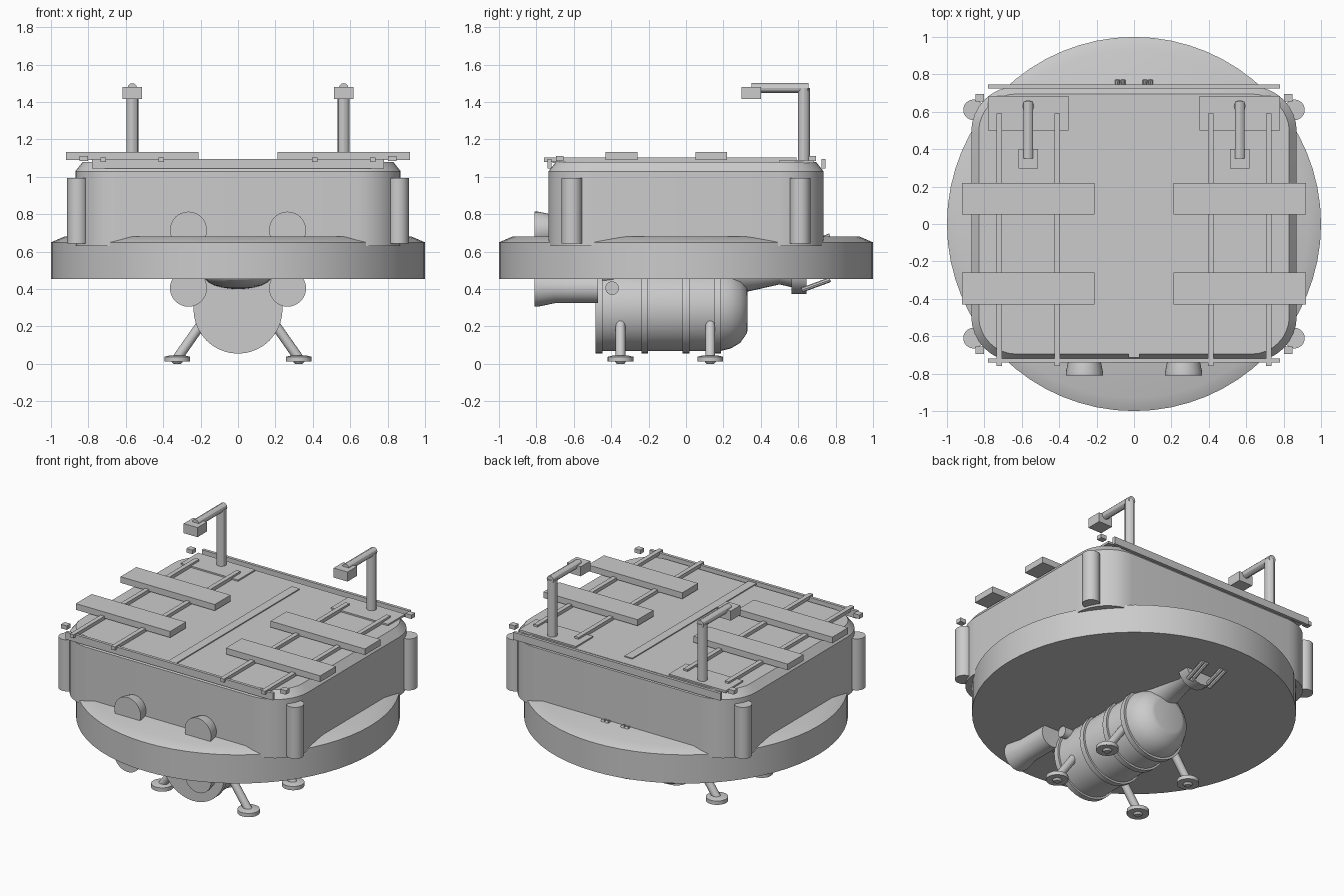
import bpy, bmesh, math
from mathutils import Vector

if "Cube" in bpy.data.objects:
    bpy.data.objects.remove(bpy.data.objects["Cube"])

grey = bpy.data.materials.new("light_grey")
grey.diffuse_color = (0.6, 0.6, 0.6, 1)
grey.use_nodes = True
grey.node_tree.nodes["Principled BSDF"].inputs["Base Color"].default_value = grey.diffuse_color


def finish(bm, name, smooth=True):
    bmesh.ops.recalc_face_normals(bm, faces=bm.faces[:])
    me = bpy.data.meshes.new(name)
    bm.to_mesh(me)
    bm.free()
    me.materials.append(grey)
    ob = bpy.data.objects.new(name, me)
    bpy.context.collection.objects.link(ob)
    if smooth:
        bpy.ops.object.select_all(action='DESELECT')
        ob.select_set(True)
        bpy.context.view_layer.objects.active = ob
        bpy.ops.object.shade_smooth_by_angle(angle=math.radians(30))
    return ob


def box(name, x0, x1, y0, y1, z0, z1):
    bm = bmesh.new()
    bmesh.ops.create_cube(bm, size=1)
    for v in bm.verts:
        v.co = ((x0 + x1) / 2 + v.co.x * (x1 - x0),
                (y0 + y1) / 2 + v.co.y * (y1 - y0),
                (z0 + z1) / 2 + v.co.z * (z1 - z0))
    return finish(bm, name, False)


def loft(name, loops):
    """Skin a stack of closed loops and cap both ends."""
    bm = bmesh.new()
    rings = [[bm.verts.new(p) for p in loop] for loop in loops]
    n = len(rings[0])
    for a, b in zip(rings, rings[1:]):
        for i in range(n):
            j = (i + 1) % n
            bm.faces.new((a[i], a[j], b[j], b[i]))
    bm.faces.new(rings[0])
    bm.faces.new(rings[-1])
    return finish(bm, name)


def lathe(name, start, direction, profile, n=32):
    """Turn (distance, radius) pairs around an axis."""
    q = Vector((0, 0, 1)).rotation_difference(Vector(direction).normalized())
    return loft(name, [[Vector(start) + q @ Vector((r * math.cos(2 * math.pi * i / n),
                                                   r * math.sin(2 * math.pi * i / n), d))
                        for i in range(n)] for d, r in profile])


def rod(name, a, b, r, n=16):
    d = Vector(b) - Vector(a)
    return lathe(name, a, d, [(0, r), (d.length, r)], n)


def rounded(hx, hy, r, z, steps=8):
    pts = []
    for k, (sx, sy) in enumerate(((1, 1), (-1, 1), (-1, -1), (1, -1))):
        for i in range(steps + 1):
            a = math.pi / 2 * (k + i / steps)
            pts.append((sx * (hx - r) + r * math.cos(a), sy * (hy - r) + r * math.sin(a), z))
    return pts


UP, BACK = (0, 0, 1), (0, 1, 0)

# Main hull: round base and rounded upper body
lathe("base_disc", (0, 0, 0), UP, [(0.455, 1), (0.65, 1), (0.68, 0.93)], 64)
loft("upper_body", [rounded(0.87, 0.735, 0.24, 0.63), rounded(0.87, 0.735, 0.24, 1.03),
                    rounded(0.83, 0.695, 0.20, 1.08)])

# Deck details
box("centre_strip", -0.03, 0.03, -0.715, 0.62, 1.075, 1.087)
box("front_rail", -0.78, 0.78, -0.74, -0.72, 1.045, 1.095)
box("back_rail", -0.78, 0.78, 0.725, 0.745, 1.045, 1.095)
for s in (-1, 1):
    for x in (0.41, 0.72):
        box("deck_rod", s * x - 0.015, s * x + 0.015, -0.76, 0.59, 1.08, 1.103)
    for y0 in (-0.43, 0.05):
        box("deck_panel", *sorted((s * 0.21, s * 0.92)), y0, y0 + 0.17, 1.09, 1.132)
    box("mast_plate", *sorted((s * 0.35, s * 0.78)), 0.50, 0.685, 1.075, 1.09)

    # Corner posts and marker lamps
    for t in (-1, 1):
        rod("corner_post", (s * 0.858, t * 0.61, 0.645), (s * 0.858, t * 0.61, 0.995), 0.055, 32)
        box("marker_lamp", s * 0.825 - 0.022, s * 0.825 + 0.022,
            t * 0.675 - 0.02, t * 0.675 + 0.02, 1.085, 1.112)

    # Camera masts
    x = s * 0.565
    rod("mast", (x, 0.63, 1.08), (x, 0.63, 1.475), 0.032, 12)
    rod("mast_arm", (x, 0.35, 1.475), (x, 0.655, 1.475), 0.026, 12)
    box("camera_head", x - 0.052, x + 0.052, 0.297, 0.40, 1.415, 1.48)

    # Upper and lower nozzles
    flare = [(0, 0.099), (0.02, 0.099), (0.11, 0.08)]
    lathe("upper_nozzle", (s * 0.265, -0.81, 0.715), BACK, flare)
    lathe("lower_nozzle", (s * 0.265, -0.81, 0.405), BACK, flare + [(0.34, 0.08)])

    # Landing legs
    for y in (-0.35, 0.13):
        rod("leg", (s * 0.325, y, 0.03), (s * 0.195, y, 0.215), 0.026)
        lathe("foot", (s * 0.325, y, 0), UP,
              [(0, 0.02), (0.012, 0.03), (0.012, 0.069), (0.038, 0.069), (0.045, 0.04)], 24)

    # Gripper fingers, with tips above the base
    for dz in (0, 0.235):
        for x in (0.055, 0.085):
            rod("gripper_finger", (s * x, 0.62, 0.395 + dz), (s * (x + 0.004), 0.77, 0.45 + dz),
                0.013, 8)

# Underslung tank with bands
lathe("tank", (0, 0, 0.293), BACK, [(-0.48, 0.225), (0.18, 0.225), (0.24, 0.21),
                                   (0.29, 0.18), (0.325, 0.13), (0.33, 0.11)], 40)
for y in (-0.465, -0.22, 0.0, 0.17):
    lathe("tank_band", (0, y - 0.018, 0.293), BACK, [(0, 0.238), (0.036, 0.238)], 40)
rod("side_pin", (-0.25, -0.395, 0.405), (0.25, -0.395, 0.405), 0.036, 24)

# Chin fairing at the front of the tank
bm = bmesh.new()
bmesh.ops.create_uvsphere(bm, u_segments=24, v_segments=12, radius=1)
for v in bm.verts:
    v.co = (v.co.x * 0.18, -0.48 + v.co.y * 0.24, 0.47 + v.co.z * 0.07)
finish(bm, "chin_fairing")

# Rear arm and gripper collar
lathe("rear_arm", (0, 0, 0.495), BACK, [(0.2, 0.15), (0.30, 0.115), (0.345, 0.105), (0.50, 0.07),
                                       (0.565, 0.085), (0.565, 0.12), (0.645, 0.12)], 24)
